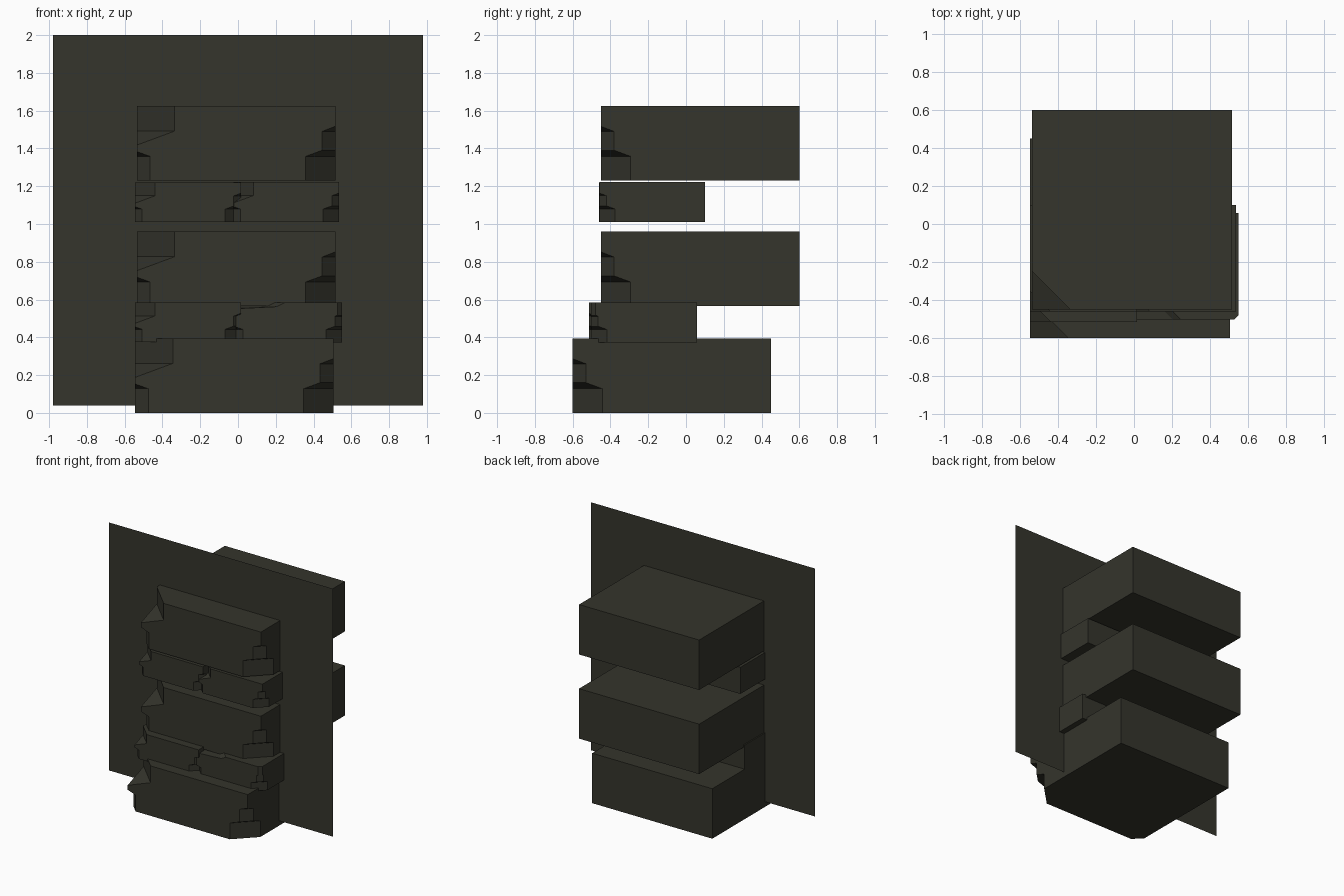
import bpy
import bmesh
from mathutils import Vector

if "Cube" in bpy.data.objects:
    bpy.data.objects.remove(bpy.data.objects["Cube"])

mat = bpy.data.materials.new("dark_stone")
mat.diffuse_color = (0.035, 0.035, 0.025, 1)
mat.use_nodes = True
mat.node_tree.nodes["Principled BSDF"].inputs["Base Color"].default_value = mat.diffuse_color

# Corner cut profiles: (distance in from the corner, height), for a full-size block
W, H = 1.05, 0.395
RIGHT_LOW = [(-.1, -.1), (.157, -.1), (.157, .128), (.07, .16), (.07, .26), (0, .287), (-.1, .287)]
LEFT_LOW = [(-.1, -.1), (.07, -.1), (.07, .128), (0, .153), (-.1, .153)]
LEFT_TOP = [(-.1, .5), (.2, .5), (.2, .262), (0, .188), (-.1, .188)]
LEFT_SHALLOW = [(-.1, .5), (.48, .5), (.48, H), (.40, .355), (0, .335), (-.1, .335)]
RIGHT_EDGE = [(-.1, -.1), (.045, -.1), (.045, .5), (-.1, .5)]


def mesh_object(name, bm):
    bmesh.ops.recalc_face_normals(bm, faces=bm.faces)
    me = bpy.data.meshes.new(name)
    bm.to_mesh(me)
    bm.free()
    ob = bpy.data.objects.new(name, me)
    bpy.context.collection.objects.link(ob)
    return ob


def corner_cutter(side, corner, profile, s):
    """Prism with the profile swept across a front corner at 45 degrees."""
    bm = bmesh.new()
    reach = Vector((side, 1, 0)) * 0.4 * s
    ring = [corner + Vector((-side * d / 2, d / 2, z)) * s for d, z in profile]
    face = bm.faces.new([bm.verts.new(p - reach) for p in ring])
    out = bmesh.ops.extrude_face_region(bm, geom=[face])
    verts = [v for v in out["geom"] if isinstance(v, bmesh.types.BMVert)]
    bmesh.ops.translate(bm, verts=verts, vec=reach * 2)
    ob = mesh_object("cutter", bm)
    ob.hide_render = True
    return ob


def block(name, x, y, z, s=1.0, left_top=LEFT_TOP, extra=()):
    """Chipped block whose left front bottom corner is at x, y, z."""
    bm = bmesh.new()
    bmesh.ops.create_cube(bm, size=1)
    for v in bm.verts:
        v.co = Vector((x, y, z)) + Vector(
            ((v.co.x + .5) * W, (v.co.y + .5) * W, (v.co.z + .5) * H)) * s
    ob = mesh_object(name, bm)
    ob.data.materials.append(mat)
    cuts = [(1, RIGHT_LOW), (-1, LEFT_LOW), (-1, left_top), *extra]
    for side, profile in cuts:
        corner = Vector((x + (W * s if side > 0 else 0), y, z))
        cutter = corner_cutter(side, corner, profile, s)
        mod = ob.modifiers.new("chip", 'BOOLEAN')
        mod.operation, mod.solver, mod.object = 'DIFFERENCE', 'EXACT', cutter
        bpy.context.view_layer.objects.active = ob
        bpy.ops.object.modifier_apply(modifier=mod.name)
        bpy.data.objects.remove(cutter)
    return ob


# Large blocks
block("large_block_bottom", -0.545, -0.60, 0.0)
block("large_block_middle", -0.535, -0.45, 0.565)
block("large_block_top", -0.535, -0.45, 1.23)

# Pairs of small blocks between the large ones
SMALL = 0.533
block("small_block_upper_left", -0.545, -0.46, 1.01, SMALL)
block("small_block_upper_right", -0.025, -0.459, 1.011, SMALL)
block("small_block_lower_left", -0.545, -0.514, 0.374, SMALL)
block("small_block_lower_right", -0.01, -0.502, 0.373, SMALL,
      LEFT_SHALLOW, [(1, RIGHT_EDGE)])

# Thin wall sheet the blocks pass through
bm = bmesh.new()
bm.faces.new([bm.verts.new((x, -0.21, z)) for x, z in
              ((-.98, .04), (.98, .04), (.98, 2), (-.98, 2))])
wall = bpy.data.meshes.new("wall_sheet")
bm.to_mesh(wall)
bm.free()
wall.materials.append(mat)
bpy.context.collection.objects.link(bpy.data.objects.new("wall_sheet", wall))
